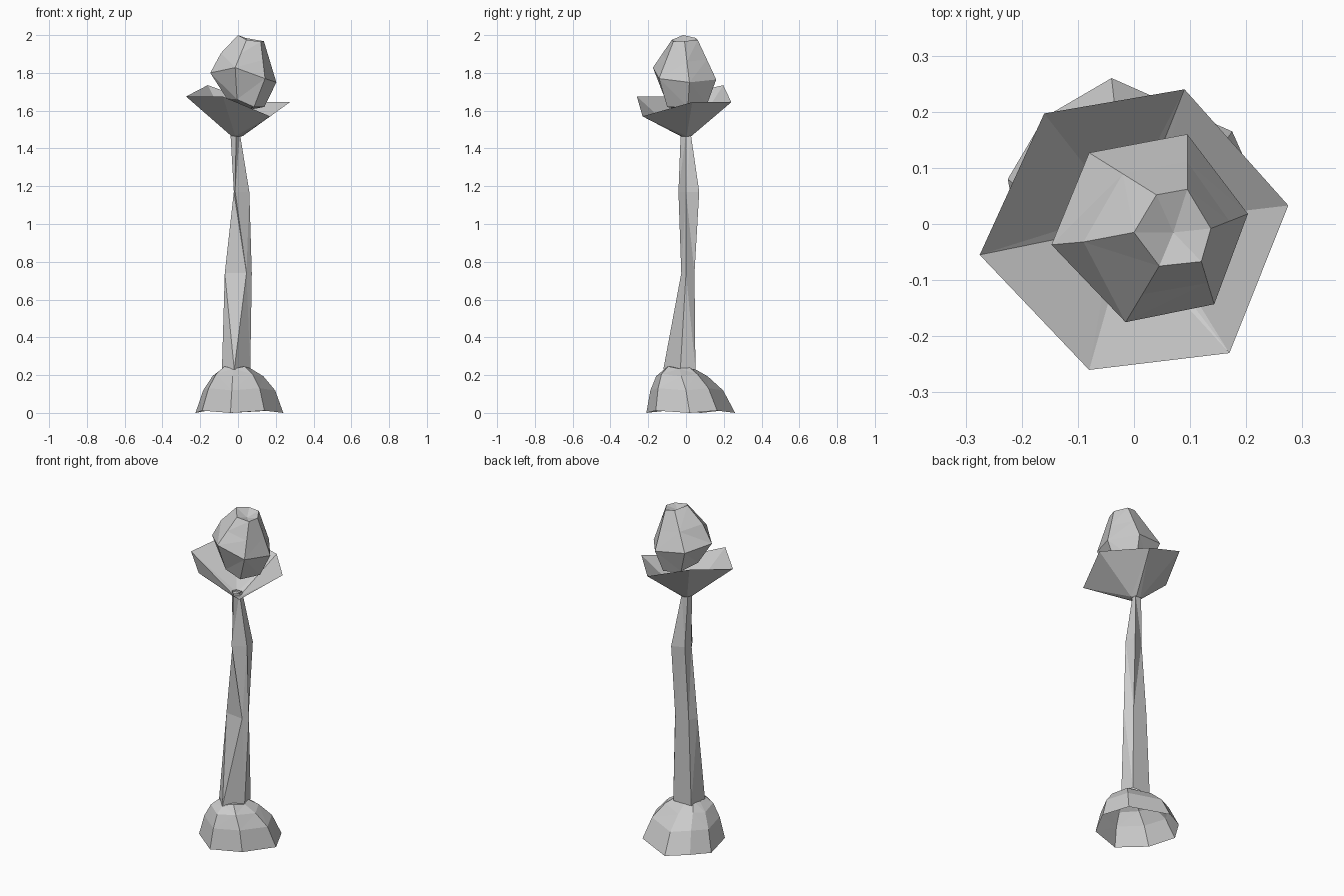
import bpy, bmesh, math
from mathutils import Vector

if "Cube" in bpy.data.objects:
    bpy.data.objects.remove(bpy.data.objects["Cube"])

stone = bpy.data.materials.new("pale_grey")
stone.use_nodes = True
grey = (0.6, 0.6, 0.6, 1)
stone.diffuse_color = grey
stone.node_tree.nodes["Principled BSDF"].inputs["Base Color"].default_value = grey


def level(z, *points):
    """Horizontal ring of (x, y) points."""
    return [(x, y, z) for x, y in points]


def loft(name, rings, start=None, end=None):
    """Skin equal-sized rings; start and end are optional closing points."""
    bm = bmesh.new()
    loops = [[bm.verts.new(p) for p in ring] for ring in rings]
    n = len(loops[0])
    for low, high in zip(loops, loops[1:]):
        for i in range(n):
            j = (i + 1) % n
            bm.faces.new((low[i], low[j], high[j], high[i]))
    for loop, tip in ((loops[0][::-1], start), (loops[-1], end)):
        if tip:
            v = bm.verts.new(tip)
            for i in range(n):
                bm.faces.new((loop[i], loop[(i + 1) % n], v))
    bmesh.ops.triangulate(bm, faces=bm.faces[:])
    mesh = bpy.data.meshes.new(name)
    bm.to_mesh(mesh)
    bm.free()
    mesh.materials.append(stone)
    obj = bpy.data.objects.new(name, mesh)
    bpy.context.collection.objects.link(obj)
    return obj


# Base mound: hollow faceted shell, open below, leaning to the front as it rises
outline = [(0.24, 0), (0.175, 0.145), (-0.04, 0.24), (-0.16, 0.17),
           (-0.225, 0.06), (-0.19, -0.12), (-0.04, -0.23), (0.14, -0.18)]
mound = []
for z, scale, cx, cy in ((0.006, 1, 0, 0.02), (0.125, 0.82, 0, 0),
                         (0.2, 0.58, -0.005, -0.025), (0.24, 0.33, -0.01, -0.035)):
    mound.append([(cx + x * scale, cy + y * scale, z + (0.006 if i % 2 else -0.006))
                  for i, (x, y) in enumerate(outline)])
loft("base_mound", mound, end=(-0.01, -0.035, 0.24))

# Stem: slim, slightly twisted five-sided column
loft("stem", [
    level(0.23, (-0.02, -0.12), (0.065, -0.03), (0.05, 0.05), (-0.07, 0.05), (-0.085, -0.06)),
    level(0.74, (0.045, -0.025), (0.073, 0), (0.04, 0.045), (-0.05, 0.045), (-0.07, -0.01)),
    level(1.17, (-0.015, -0.04), (0.06, 0), (0.05, 0.07), (-0.02, 0.04), (-0.022, -0.02)),
    level(1.48, (-0.01, -0.028), (0.01, 0), (0.01, 0.025), (-0.03, 0.025), (-0.04, 0)),
])

# Cup: thin open funnel with an uneven six-cornered rim
rim = [(0.275, 0.033, 1.645), (0.09, 0.24, 1.645), (-0.16, 0.197, 1.735),
       (-0.275, -0.055, 1.675), (-0.08, -0.26, 1.675), (0.17, -0.23, 1.57)]
foot = []
for x, y, z in rim:
    d = Vector((x, y, 0)).normalized() * 0.03
    foot.append((d.x - 0.005, d.y, 1.465))
loft("cup", [foot, rim], start=(-0.005, 0, 1.46))

# Bud: six-sided closed form with a shallow dimple on top
waist = [(0.203, 0.018, 1.75), (0.095, 0.16, 1.765), (-0.08, 0.127, 1.785),
         (-0.147, -0.037, 1.8), (-0.015, -0.175, 1.828), (0.143, -0.143, 1.77)]
crown = [(0.137, -0.008, 1.968), (0.095, 0.062, 1.975), (0.04, 0.052, 1.985),
         (0, -0.015, 2), (0.045, -0.075, 1.975), (0.12, -0.067, 1.965)]
shoulder = [Vector(a).lerp(Vector(b), 0.5) for a, b in zip(waist, crown)]
shoulder[3] = Vector((-0.09, -0.032, 1.905))
under = [(0.14, 0.01, 1.62), (0.075, 0.11, 1.63), (-0.03, 0.09, 1.65),
         (-0.06, -0.03, 1.665), (-0.005, -0.11, 1.66), (0.085, -0.1, 1.62)]
loft("bud", [under, waist, shoulder, crown],
     start=(0.035, -0.01, 1.6), end=(0.07, -0.015, 1.955))
